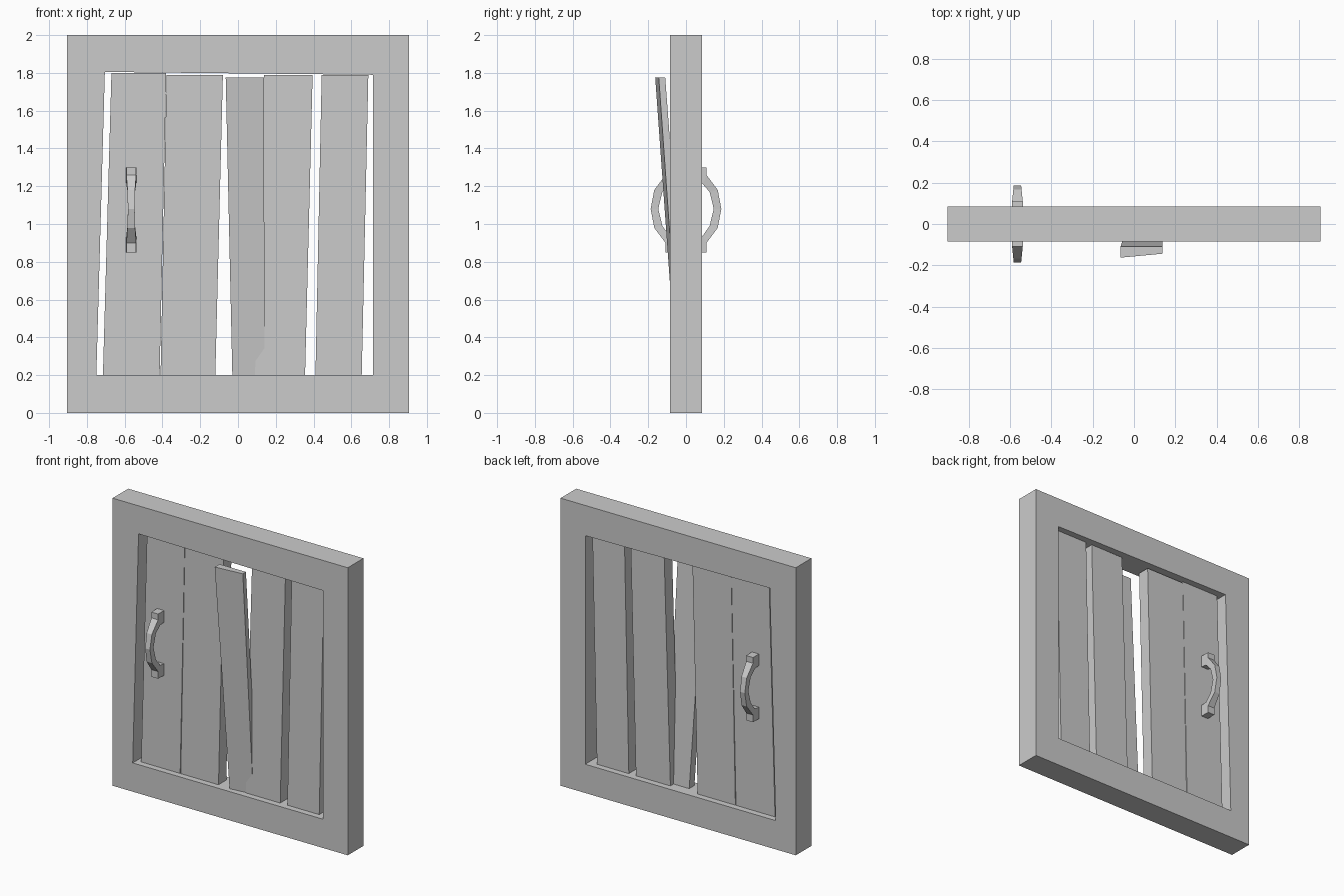
import bpy, bmesh

if "Cube" in bpy.data.objects:
    bpy.data.objects.remove(bpy.data.objects["Cube"])


def make(name, rings, closed=False):
    """Skin a list of equal-sized vertex rings into a solid."""
    bm = bmesh.new()
    vs = [[bm.verts.new(p) for p in r] for r in rings]
    n = len(vs[0])
    pairs = list(zip(vs, vs[1:] + vs[:1])) if closed else list(zip(vs, vs[1:]))
    for a, b in pairs:
        for i in range(n):
            j = (i + 1) % n
            bm.faces.new((a[i], a[j], b[j], b[i]))
    if not closed:
        bm.faces.new(vs[0])
        bm.faces.new(vs[-1])
    bmesh.ops.recalc_face_normals(bm, faces=bm.faces)
    me = bpy.data.meshes.new(name)
    bm.to_mesh(me)
    bm.free()
    ob = bpy.data.objects.new(name, me)
    bpy.context.collection.objects.link(ob)
    return ob


# Frame: rectangular outside, slightly crooked opening
D = 0.086
outer = [(-0.905, 0), (0.905, 0), (0.905, 2), (-0.905, 2)]
inner = [(-0.75, 0.2), (0.715, 0.2), (0.715, 1.79), (-0.705, 1.805)]
make("window_frame",
     [[(x, y, z) for x, z in loop]
      for loop, y in ((outer, -D), (outer, D), (inner, D), (inner, -D))],
     closed=True)

# Leaning planks: bottom x range, top x range, top height
planks = [(-0.715, -0.415, -0.67, -0.38, 1.80),
          (-0.41, -0.12, -0.378, -0.08, 1.79),
          (0.09, 0.355, 0.138, 0.395, 1.79),
          (0.41, 0.655, 0.443, 0.69, 1.79)]
T = 0.043
for i, (b0, b1, t0, t1, top) in enumerate(planks):
    make(f"plank_{i + 1}",
         [[(x0, -T, z), (x1, -T, z), (x1, T, z), (x0, T, z)]
          for x0, x1, z in ((b0, b1, 0.2), (t0, t1, top))])

# Loose plank tipping out of the front, slightly twisted
make("loose_plank",
     [[(-0.03, -0.05, 0.2), (0.14, -0.033, 0.2), (0.14, 0.008, 0.2), (-0.03, 0.008, 0.2)],
      [(-0.065, -0.163, 1.775), (0.138, -0.144, 1.775),
       (0.138, -0.11, 1.775), (-0.065, -0.11, 1.775)]])

# Handles front and back: outer (y, z), inner (y, z), half width
profile = [(0.04, 1.30, 0.04, 1.22, 0.027),
           (0.108, 1.30, 0.085, 1.215, 0.026),
           (0.108, 1.26, 0.09, 1.21, 0.026),
           (0.168, 1.18, 0.125, 1.17, 0.02),
           (0.187, 1.08, 0.147, 1.08, 0.018),
           (0.168, 0.98, 0.125, 0.99, 0.02),
           (0.108, 0.90, 0.09, 0.94, 0.026),
           (0.108, 0.85, 0.085, 0.935, 0.026),
           (0.04, 0.85, 0.04, 0.93, 0.027)]
X = -0.565
for name, s in (("front_handle", -1), ("back_handle", 1)):
    make(name, [[(X - w, s * oy, oz), (X + w, s * oy, oz),
                 (X + w, s * iy, iz), (X - w, s * iy, iz)]
                for oy, oz, iy, iz, w in profile])
